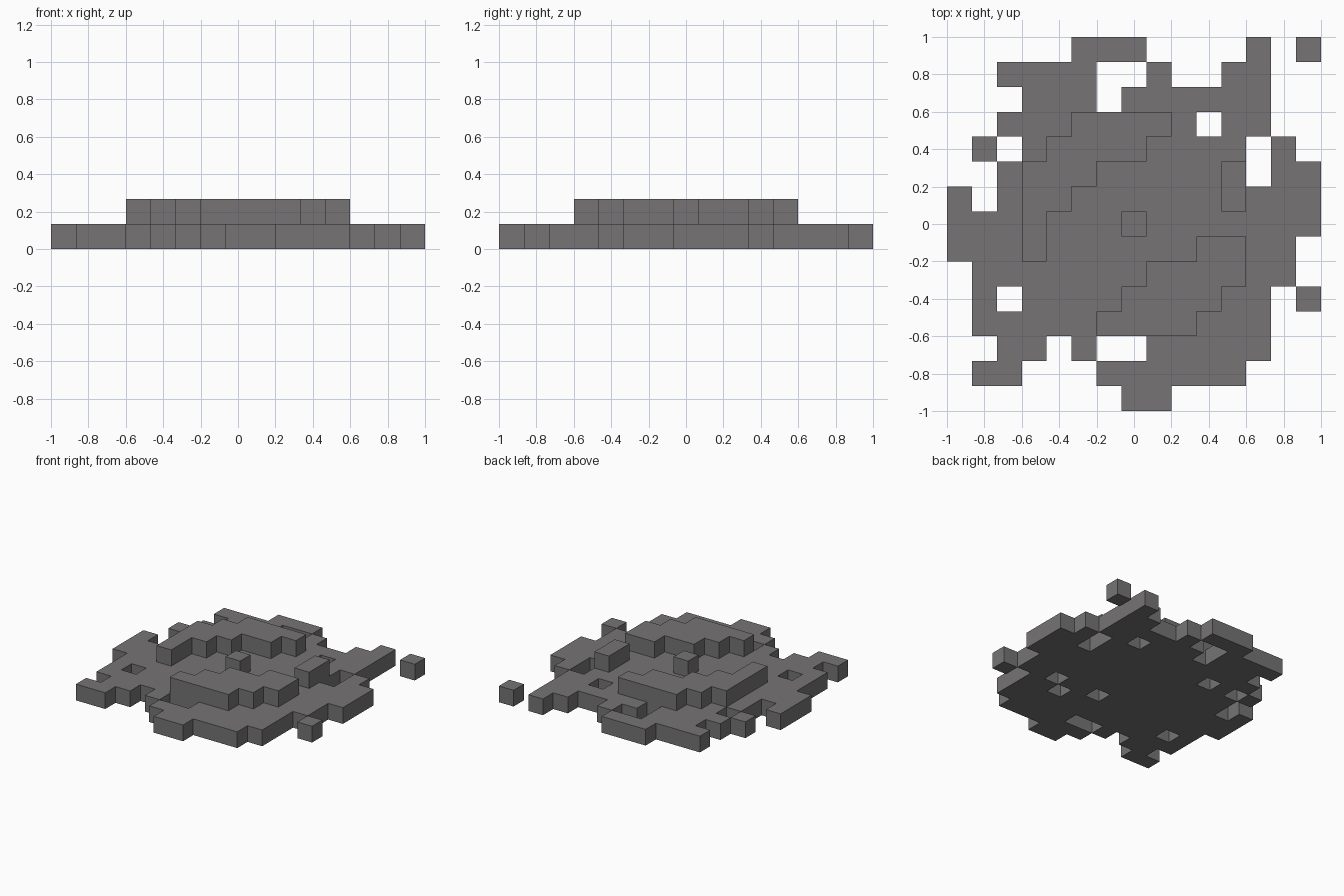
import bpy
import bmesh
from mathutils import Vector

cube = bpy.data.objects.get("Cube")
if cube:
    bpy.data.objects.remove(cube, do_unlink=True)

# Floor plan, back row first: o = low, x = low and raised, u = raised only
PLAN = [
    ".....ooo....o.o",
    "..oooo..o..oo..",
    "...ooo.oooooo..",
    "..oooxxxxo.oo..",
    ".o.ouxxxoooo.o.",
    "..oxxxooooox.oo",
    "o.oxxooooooxooo",
    "oooxoooxooooooo",
    "oooxooooooxxoo.",
    ".ooooooouxxuoo.",
    ".o.ooooxxxuoo.o",
    ".oooooxxxxooo..",
    "..oo.o..ooooo..",
    ".oo...oooooo...",
    ".......oo......",
]
SIZE = len(PLAN)
CELL = 2 / SIZE
LAYERS = ("ox", "xu")

# Stone material
stone = bpy.data.materials.new("dark_grey_stone")
stone.use_nodes = True
grey = (0.181, 0.174, 0.175, 1)
stone.diffuse_color = grey
shader = next(n for n in stone.node_tree.nodes if n.type == "BSDF_PRINCIPLED")
shader.inputs["Base Color"].default_value = grey
shader.inputs["Roughness"].default_value = 0.9

filled = {(c, SIZE - 1 - r, k)
          for k, marks in enumerate(LAYERS)
          for r, row in enumerate(PLAN)
          for c, mark in enumerate(row) if mark in marks}


def add_layer(name, level):
    """Join the cells of one layer, leaving out faces between filled cells."""
    bm = bmesh.new()
    for cell in sorted(filled):
        if cell[2] != level:
            continue
        centre = Vector(cell) + Vector((0.5, 0.5, 0.5))
        for axis in range(3):
            for sign in (-1, 1):
                normal = Vector((0, 0, 0))
                normal[axis] = sign
                if tuple(int(a + b) for a, b in zip(cell, normal)) in filled:
                    continue
                side = Vector((0, 0, 0))
                side[(axis + 1) % 3] = 0.5
                up = normal.cross(side)
                middle = centre + normal / 2
                corners = (middle - side - up, middle + side - up,
                           middle + side + up, middle - side + up)
                bm.faces.new([bm.verts.new(p * CELL - Vector((1, 1, 0)))
                              for p in corners])
    bmesh.ops.remove_doubles(bm, verts=bm.verts[:], dist=CELL / 100)
    mesh = bpy.data.meshes.new(name)
    bm.to_mesh(mesh)
    bm.free()
    mesh.materials.append(stone)
    obj = bpy.data.objects.new(name, mesh)
    bpy.context.collection.objects.link(obj)


# Ground layer and the ridges standing on it
add_layer("ground_slab", 0)
add_layer("raised_ridges", 1)
